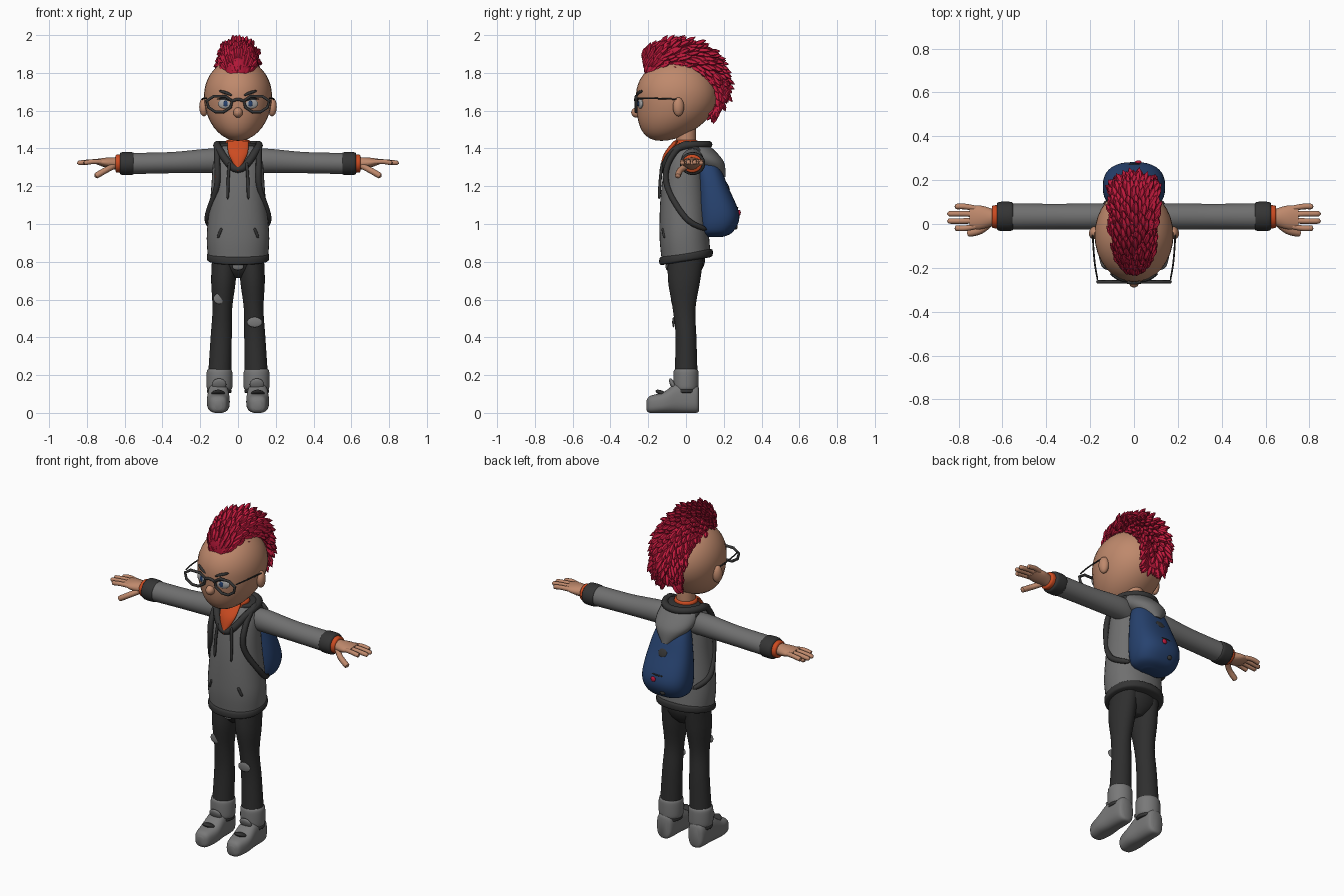
import bpy, bmesh, random
from math import sin, cos, pi, radians, copysign, sqrt
from mathutils import Vector, Matrix, Euler

random.seed(4)
if "Cube" in bpy.data.objects:
    bpy.data.objects.remove(bpy.data.objects["Cube"])


def material(name, red, green, blue):
    mat = bpy.data.materials.new(name)
    mat.use_nodes = True
    mat.diffuse_color = (red, green, blue, 1)
    mat.node_tree.nodes["Principled BSDF"].inputs["Base Color"].default_value = mat.diffuse_color
    return mat


SKIN = material("skin", .52, .25, .15)
GREY = material("hoodie grey", .16, .16, .16)
DARK = material("dark trim", .035, .035, .035)
DENIM = material("charcoal denim", .028, .028, .028)
BOOT = material("boot grey", .19, .19, .19)
BLUE = material("backpack blue", .02, .055, .16)
HAIR = material("crimson hair", .52, .01, .045)
ORANGE = material("orange shirt", .6, .07, .015)
EYE = material("pale eye", .4, .4, .4)


# ---- helpers ----
def smooth(rows, steps):
    """Catmull-Rom interpolation of rows of numbers."""
    result, last = [], len(rows) - 1
    for i in range(last):
        around = (rows[min(max(i + d, 0), last)] for d in (-1, 0, 1, 2))
        columns = list(zip(*around))
        for step in range(steps):
            t = step / steps
            result.append([b + t / 2 * (c - a + t * (2*a - 5*b + 4*c - d + t * (3*(b - c) + d - a)))
                           for a, b, c, d in columns])
    return result + [list(rows[-1])]


def skin(bm, rings, closed=False):
    """Bridge a list of rings; cap the ends unless closed."""
    loops = [[bm.verts.new(point) for point in ring] for ring in rings]
    count = len(loops[0])
    pairs = list(zip(loops, loops[1:]))
    if closed:
        pairs.append((loops[-1], loops[0]))
    else:
        bm.faces.new(loops[0])
        bm.faces.new(loops[-1])
    for a, b in pairs:
        for i in range(count):
            j = (i + 1) % count
            bm.faces.new((a[i], a[j], b[j], b[i]))


def finish(bm, name, mat, mirror=False):
    bmesh.ops.recalc_face_normals(bm, faces=bm.faces)
    mesh = bpy.data.meshes.new(name)
    mesh.materials.append(mat)
    bm.to_mesh(mesh)
    bm.free()
    mesh.shade_smooth()
    mesh.set_sharp_from_angle(angle=radians(50))
    part = bpy.data.objects.new(name, mesh)
    bpy.context.scene.collection.objects.link(part)
    if mirror:
        part.modifiers.new("mirror", "MIRROR").use_mirror_merge = False
    return part


def loft(name, mat, rows, axis="z", base=0, power=2, mirror=False, tilt=0, lean=0, count=36):
    """Rows hold position along the axis, offset, and two radii; base is the fixed centre."""
    rings = []
    for t, offset, wide, deep in smooth(rows, 6):
        ring = []
        for i in range(count):
            c, s = cos(2 * pi * i / count), sin(2 * pi * i / count)
            u = base + lean * t + wide * copysign(abs(c) ** (2 / power), c)
            v = offset + deep * copysign(abs(s) ** (2 / power), s)
            ring.append({"z": (u, v, t + tilt * v), "x": (t, u, v), "y": (u, t, v)}[axis])
        rings.append(ring)
    bm = bmesh.new()
    skin(bm, rings)
    return finish(bm, name, mat, mirror)


def band(name, mat, low, high, offset, wide, deep, **options):
    """A short sleeve of cloth with rounded edges."""
    edge = (high - low) / 6
    full, rim = (offset, wide, deep), (offset, wide * .88, deep * .88)
    return loft(name, mat, [(low, *rim), (low + edge, *full), (high - edge, *full), (high, *rim)], **options)


def add_tube(bm, points, radius, blunt=10, count=10, closed=False):
    """Round tube along points, with rounded or pointed ends."""
    points = [Vector(p) for p in points]
    last, side, rings = len(points) - 1, None, []
    for i, point in enumerate(points):
        after = points[(i + 1) % len(points)] if closed else points[min(i + 1, last)]
        before = points[i - 1] if closed else points[max(i - 1, 0)]
        way = (after - before).normalized()
        side = way.orthogonal() if side is None else side - way * side.dot(way)
        side.normalize()
        up = way.cross(side)
        size = radius if closed else radius * max(sqrt(1 - abs(2 * i / last - 1) ** blunt), .05)
        rings.append([point + size * (side * cos(2 * pi * j / count) + up * sin(2 * pi * j / count))
                      for j in range(count)])
    skin(bm, rings, closed)


def tube(name, mat, points, radius, mirror=False, closed=False, blunt=10):
    bm = bmesh.new()
    add_tube(bm, points if closed else smooth(points, 6), radius, blunt, closed=closed)
    return finish(bm, name, mat, mirror)


def ball():
    bm = bmesh.new()
    bmesh.ops.create_uvsphere(bm, u_segments=32, v_segments=20, radius=1)
    return bm


def blob(name, mat, centre, radii, pitch=0, yaw=0, mirror=False):
    bm = ball()
    turn = Euler((radians(pitch), 0, radians(yaw)))
    bm.transform(Matrix.LocRotScale(Vector(centre), turn, Vector(radii)))
    return finish(bm, name, mat, mirror)


# ---- head: a ball whose lower half stretches down and forward to the chin ----
bm = ball()
for vert in bm.verts:
    x, y, z = vert.co
    drop = min(z, 0)
    vert.co = (.18 * x, .215 * y - .05 - .08 * drop ** 2, 1.68 + (.24 if z < 0 else .195) * z)
finish(bm, "head", SKIN)
band("neck", SKIN, 1.35, 1.53, 0, .05, .052)
blob("nose", SKIN, (0, -.26, 1.59), (.025, .03, .027))
blob("ear", SKIN, (.18, -.04, 1.62), (.025, .03, .05), yaw=15, mirror=True)
blob("eye", EYE, (.07, -.242, 1.637), (.038, .01, .026), yaw=18, mirror=True)
blob("iris", BLUE, (.066, -.252, 1.637), (.012, .004, .016), yaw=15, mirror=True)
tube("upper_lash", DARK, [(.035, -.26, 1.65), (.075, -.25, 1.665), (.11, -.225, 1.66)], .005, mirror=True, blunt=2)
tube("eyebrow", DARK, [(.03, -.26, 1.68), (.065, -.25, 1.695), (.1, -.23, 1.705)], .008, mirror=True, blunt=2)

# ---- glasses: eight-sided rims, wider at the top ----
rim = []
for i in range(8):
    turn = (i + .5) * pi / 4
    rim.append((.098 + (.068 + .012 * sin(turn)) * cos(turn), -.264, 1.635 + .045 * sin(turn)))
tube("glasses_rim", DARK, rim, .008, mirror=True, closed=True)
tube("glasses_bridge", DARK, [(-.035, -.265, 1.65), (0, -.268, 1.66), (.035, -.265, 1.65)], .008)
tube("glasses_temple", DARK, [(.165, -.26, 1.665), (.18, -.17, 1.665), (.19, -.03, 1.66)], .004, mirror=True)

# ---- mohawk: a core band over the skull with swept-back tufts ----
crest = []
for i in range(30):
    u = i / 29
    inner, outer = radians(150 - 175 * u), radians(132 - 147 * u)
    reach = .19 + .125 * (1 - u ** 2.5)
    base = Vector((0, .21 * cos(inner) - .03, .19 * sin(inner) + 1.68))
    tip = Vector((0, reach * cos(outer) - .03, reach * sin(outer) + 1.68))
    side = Vector((.04 + .055 * sqrt(abs(sin(pi * u))), 0, 0))
    crest.append((base, side, (tip - base) * .78))
bm = bmesh.new()
skin(bm, [[base + side * cos(j * pi / 10) + rise * sin(j * pi / 10) for j in range(20)]
          for base, side, rise in crest])
for i, (base, side, rise) in enumerate(crest):
    along = (crest[min(i + 1, 29)][0] - crest[max(i - 1, 0)][0]).normalized()
    for scale in ((.25, .6, 1) if i == 0 else (1,)):
        for j in range(12):
            turn = radians(-32 + 21 * (j + i % 2 / 2))
            ray = side * cos(turn) + rise * sin(turn)
            out = ray.normalized()
            jitter = Vector([random.uniform(-.15, .15) for _ in range(3)])
            way = (along * .85 + out * .42 + jitter).normalized() * random.uniform(.06, .09)
            start = base + ray * scale - out * .01
            add_tube(bm, [start + way * k / 4 for k in range(5)], .014, blunt=2, count=5)
finish(bm, "mohawk", HAIR)

# ---- hoodie ----
loft("hoodie_body", GREY, [(.83, 0, .16, .13), (.95, -.01, .165, .13), (1.15, -.015, .145, .12),
                           (1.33, -.01, .13, .1), (1.4, 0, .1, .08), (1.42, .01, .07, .06)], power=2.2, tilt=.08)
band("hoodie_hem", DARK, .803, .848, 0, .163, .14, power=2.2, tilt=.16)
loft("hood", GREY, [(1.25, .18, .03, .03), (1.33, .11, .11, .09), (1.4, .05, .115, .09), (1.42, .04, .09, .07)])
band("hood_lining", DARK, 1.4, 1.43, .035, .105, .085)
trim = []
for i in range(36):
    turn = i * pi / 18
    dip = ((1 + cos(turn)) / 2) ** 5
    trim.append((.112 * sin(turn), -.12 * cos(turn), 1.42 - .13 * dip))
tube("hood_trim", DARK, trim, .02, closed=True)
loft("shirt_front", ORANGE, [(1.28, -.13, .003, .01), (1.37, -.1, .05, .018), (1.44, -.05, .055, .015)])
band("shirt_collar", ORANGE, 1.38, 1.445, 0, .065, .062)
tube("drawstring", DARK, [(.045, -.125, 1.33), (.052, -.136, 1.24), (.055, -.143, 1.13)], .008, mirror=True)
tube("pocket_slash", DARK, [(.085, -.123, .98), (.108, -.113, .925)], .008, mirror=True)
loft("sleeve", GREY, [(.08, 1.33, .05, .06), (.15, 1.335, .06, .064), (.35, 1.325, .058, .056),
                      (.57, 1.32, .06, .056)], axis="x", base=.034, mirror=True)
band("sleeve_cuff", DARK, .55, .625, 1.32, .066, .06, axis="x", base=.035, mirror=True)
band("shirt_cuff", ORANGE, .6, .648, 1.32, .052, .048, axis="x", base=.033, mirror=True)

# ---- hands: fingers fan out, the middle pair being longest ----
loft("palm", SKIN, [(.635, 1.32, .036, .034), (.7, 1.325, .054, .026), (.75, 1.33, .05, .014)],
     axis="x", base=.03, mirror=True)
for i, label in enumerate(("index", "middle", "ring", "little")):
    spread = (i - 1.5) * .033
    tip = .86 - 5 * spread ** 2 * (3 if i in (0, 3) else 1)
    tube(label + "_finger", SKIN, [(.715, .03 + spread * .8, 1.328), (.77, .03 + spread, 1.33),
                                   (tip - .005, .03 + spread, 1.322)], .013, mirror=True)
tube("thumb", SKIN, [(.65, .01, 1.31), (.7, -.03, 1.285), (.76, -.045, 1.25)], .016, mirror=True)

# ---- trousers ----
loft("hips", DENIM, [(.715, 0, .04, .05), (.75, 0, .1, .08), (.8, 0, .138, .1), (.86, 0, .138, .1)])
loft("trouser_leg", DENIM, [(.17, 0, .062, .062), (.4, 0, .056, .055), (.55, -.01, .052, .06),
                            (.7, -.01, .065, .085), (.84, 0, .065, .095)], base=.105, lean=-.04, mirror=True)
band("turned_up_cuff", BOOT, .12, .232, 0, .068, .066, base=.098, mirror=True)
blob("thigh_patch", BOOT, (-.1, -.073, .605), (.03, .006, .028))
blob("knee_patch", BOOT, (.088, -.066, .48), (.04, .007, .027))
blob("fly_flap", GREY, (0, -.1, .775), (.03, .008, .02))

# ---- boots ----
loft("boot", BOOT, [(-.21, .04, .02, .025), (-.19, .045, .045, .045), (-.12, .055, .06, .055),
                    (-.04, .08, .056, .08), (.05, .075, .05, .075), (.07, .07, .03, .06)],
     axis="y", base=.104, power=2.7, mirror=True)
blob("boot_lacing", DARK, (.105, -.12, .1), (.036, .045, .014), pitch=-25, mirror=True)
blob("boot_tongue", BOOT, (.1, -.07, .15), (.038, .014, .035), pitch=25, mirror=True)
band("boot_collar", DARK, .105, .125, 0, .064, .062, base=.1, mirror=True)

# ---- backpack ----
loft("backpack", BLUE, [(.93, .15, .06, .04), (.96, .16, .12, .09), (1.05, .17, .142, .112), (1.2, .14, .126, .082),
                        (1.32, .11, .09, .06), (1.36, .1, .03, .02)], power=2.5)
tube("backpack_strap", DARK, [(.1, .1, 1.36), (.11, 0, 1.425), (.11, -.09, 1.33), (.112, -.1, 1.2),
                              (.162, 0, 1.03), (.12, .11, .97)], .016, mirror=True)
tube("backpack_zip", DARK, [(-.09, .25, 1.085), (0, .273, 1.085), (.09, .25, 1.085)], .004)
blob("backpack_patch", DARK, (0, .22, 1.2), (.028, .006, .025), pitch=25)
blob("backpack_pin", HAIR, (.02, .282, 1.06), (.015, .008, .015))
blob("zip_pull", DARK, (-.03, .262, .985), (.016, .012, .014))
blob("strap_badge", EYE, (-.11, -.11, 1.29), (.014, .005, .016))
blob("strap_pin", ORANGE, (-.11, -.115, 1.25), (.013, .005, .013))
